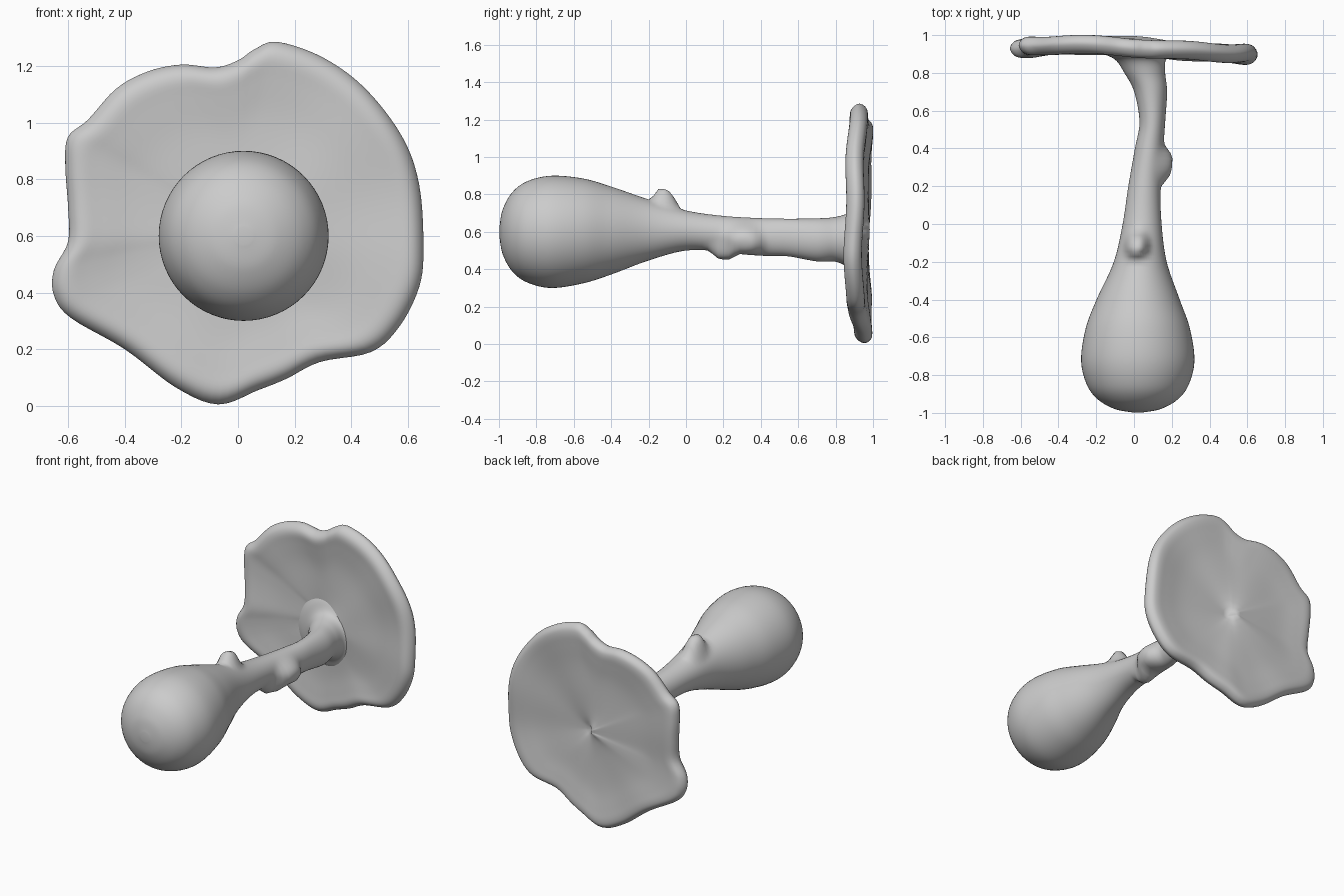
import bpy, bmesh, math
from mathutils import Vector

if "Cube" in bpy.data.objects:
    bpy.data.objects.remove(bpy.data.objects["Cube"])


def spline(pts, steps, closed=False):
    """Catmull-Rom resampling of tuples of any length."""
    n, out = len(pts), []
    for i in range(n if closed else n - 1):
        idx = [(i + k) % n if closed else min(max(i + k, 0), n - 1) for k in (-1, 0, 1, 2)]
        p = [pts[k] for k in idx]
        for s in range(steps):
            t = s / steps
            out.append(tuple(0.5 * (2 * b + (c - a) * t + (2 * a - 5 * b + 4 * c - d) * t * t
                                    + (3 * b - a - 3 * c + d) * t ** 3) for a, b, c, d in zip(*p)))
    return out if closed else out + [pts[-1]]


def loft(name, rings):
    """Skin a list of closed rings and cap both ends."""
    bm = bmesh.new()
    rows = [[bm.verts.new(co) for co in ring] for ring in rings]
    n = len(rows[0])
    for a, b in zip(rows, rows[1:]):
        for i in range(n):
            bm.faces.new((a[i], a[(i + 1) % n], b[(i + 1) % n], b[i]))
    bm.faces.new(rows[0])
    bm.faces.new(rows[-1])
    bmesh.ops.recalc_face_normals(bm, faces=bm.faces)
    for f in bm.faces:
        f.smooth = True
    me = bpy.data.meshes.new(name)
    bm.to_mesh(me)
    bm.free()
    ob = bpy.data.objects.new(name, me)
    bpy.context.collection.objects.link(ob)
    return ob


# Bulb and stem: y, centre x, centre z, half width, half height
sections = [(-0.997, .02, .6, .03, .03), (-0.98, .02, .6, .12, .12), (-0.93, .02, .6, .21, .21),
            (-0.85, .02, .6, .27, .27), (-0.72, .02, .6, .30, .30), (-0.55, .02, .605, .275, .28),
            (-0.4, .022, .607, .22, .235), (-0.2, .033, .61, .14, .163), (0, .043, .607, .103, .107),
            (0.2, .055, .59, .085, .095), (0.4, .08, .573, .075, .1), (0.54, .097, .57, .068, .1),
            (0.7, .088, .557, .087, .115), (0.8, .057, .56, .108, .12), (0.87, .035, .555, .135, .15),
            (0.905, .025, .555, .20, .21), (0.93, .025, .555, .25, .25)]
# Drip lumps: position, direction, height, spread
lumps = [(Vector((.01, -.11, .74)), Vector((0, -.05, 1)), .085, .06),
         (Vector((.14, .31, .55)), Vector((1, 0, -.2)), .055, .085),
         (Vector((.09, .2, .49)), Vector((0.2, 0, -1)), .045, .06)]
rings = []
for y, cx, cz, rx, rz in spline(sections, 7):
    ring = []
    for k in range(64):
        a = math.tau * k / 64
        p = Vector((cx + rx * math.cos(a), y, cz + rz * math.sin(a)))
        move = Vector()
        for c, d, h, s in lumps:
            move += d * h * math.exp(-((p - c).length / s) ** 4 * 0.7)
        ring.append(p + move)
    rings.append(ring)
loft("bulb_and_stem", rings)

# Splat: irregular outline in x, z
outline = [(-.07, .005), (.07, .055), (.17, .095), (.29, .155), (.47, .19), (.57, .28), (.64, .42),
           (.655, .56), (.64, .78), (.58, .95), (.45, 1.12), (.30, 1.23), (.14, 1.285), (.06, 1.26),
           (0, 1.22), (-.08, 1.195), (-.2, 1.205), (-.32, 1.18), (-.43, 1.12), (-.53, 1.01),
           (-.6, .95), (-.61, .85), (-.6, .7), (-.6, .58), (-.65, .48), (-.65, .39),
           (-.59, .31), (-.4, .2), (-.22, .065)]
rim = spline(outline, 5, True)
# Plate section: radial scale, y offset from the middle plane
profile = spline([(.03, -.03), (.35, -.03), (.6, -.032), (.8, -.045), (.91, -.052), (.97, -.036),
                  (1, 0), (.97, .034), (.91, .045), (.8, .04), (.6, .03), (.3, .03), (.03, .03)], 4)
cx, cz = .02, .62
rings = []
for s, dy in profile:
    ring = []
    for x, z in rim:
        a = math.atan2(z - cz, x - cx)
        tilt = .93 - .035 * x + .012 * math.cos(2 * a) * -1 * s
        wave = (.008 * math.sin(3 * a + 1) + .006 * math.sin(7 * a)) * s * s
        ring.append((cx + (x - cx) * s, tilt + wave + dy, cz + (z - cz) * s))
    rings.append(ring)
loft("splat", rings)
